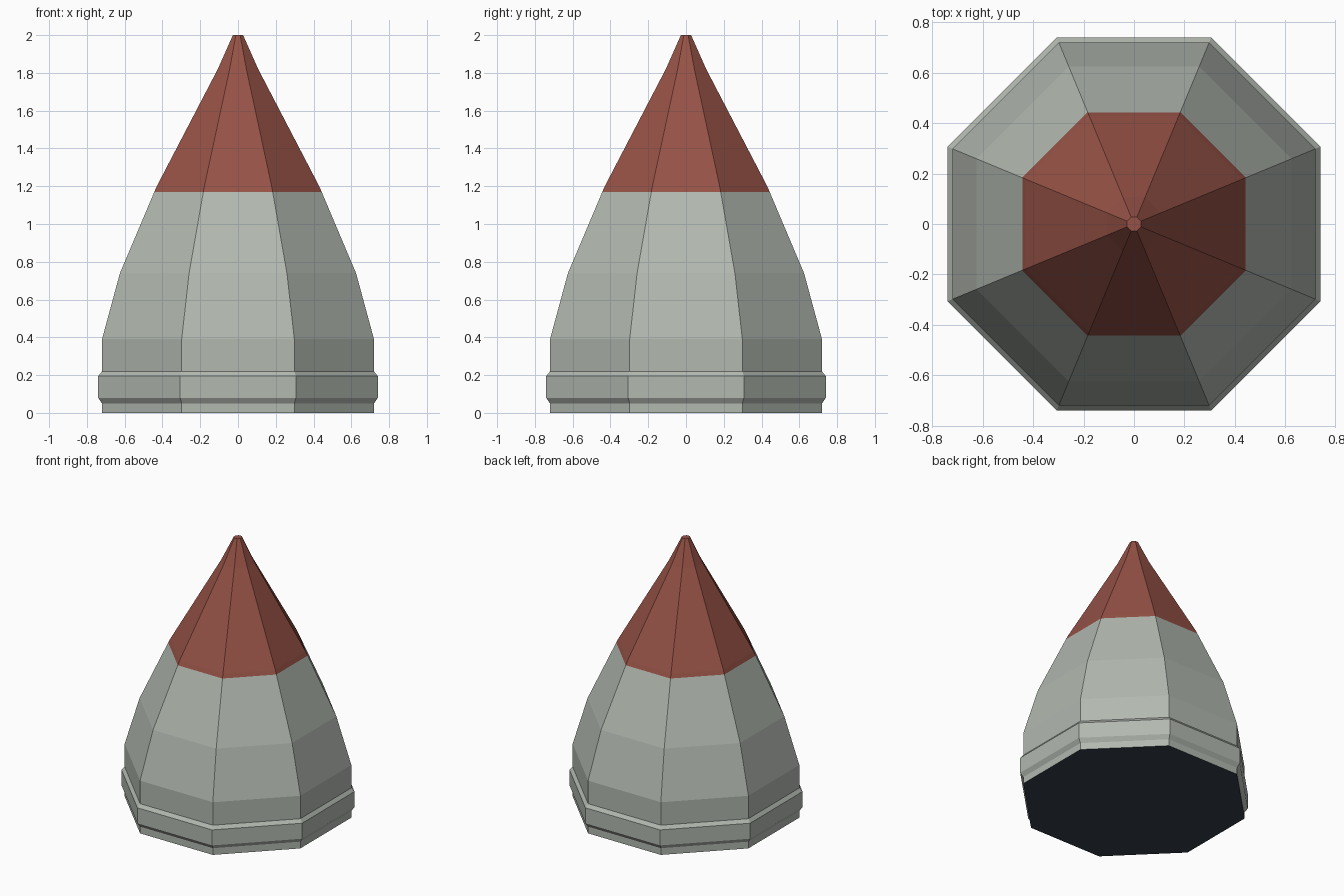
import bpy, bmesh, math

if "Cube" in bpy.data.objects:
    bpy.data.objects.remove(bpy.data.objects["Cube"])

SIDES = 8


def material(name, rgb):
    # sRGB 0-255 converted to linear
    m = bpy.data.materials.new(name)
    lin = [((c / 255 + 0.055) / 1.055) ** 2.4 for c in rgb]
    m.diffuse_color = (*lin, 1)
    m.use_nodes = True
    m.node_tree.nodes["Principled BSDF"].inputs["Base Color"].default_value = m.diffuse_color
    return m


def lathe(name, profile, mats, cap_bottom=False, cap_top=False):
    """Octagonal turned shell; profile holds (distance to flat side, height)."""
    bm = bmesh.new()
    rings = []
    for apothem, z in profile:
        r = apothem / math.cos(math.pi / SIDES)
        rings.append([bm.verts.new((r * math.cos((i + 0.5) * math.tau / SIDES),
                                    r * math.sin((i + 0.5) * math.tau / SIDES), z))
                      for i in range(SIDES)])
    for a, b in zip(rings, rings[1:]):
        for i in range(SIDES):
            j = (i + 1) % SIDES
            bm.faces.new((a[i], a[j], b[j], b[i]))
    if cap_bottom:
        bm.faces.new(rings[0][::-1]).material_index = len(mats) - 1
    if cap_top:
        bm.faces.new(rings[-1])
    me = bpy.data.meshes.new(name)
    bm.to_mesh(me)
    bm.free()
    for m in mats:
        me.materials.append(m)
    ob = bpy.data.objects.new(name, me)
    bpy.context.collection.objects.link(ob)
    return ob


grey = material("pale_grey", (178, 184, 176))
red = material("brick_red", (150, 82, 70))
dark = material("dark_slate", (52, 63, 74))

# Grey body with raised band near the base and a dark underside
lathe("cone_body", [(0.72, 0), (0.72, 0.05), (0.74, 0.08), (0.74, 0.195),
                    (0.72, 0.22), (0.72, 0.39), (0.625, 0.74), (0.443, 1.17)],
      [grey, dark], cap_bottom=True)

# Red pointed tip with a small blunt end
lathe("cone_tip", [(0.443, 1.17), (0.43, 1.2), (0.107, 1.82), (0.027, 2.0)],
      [red], cap_top=True)
